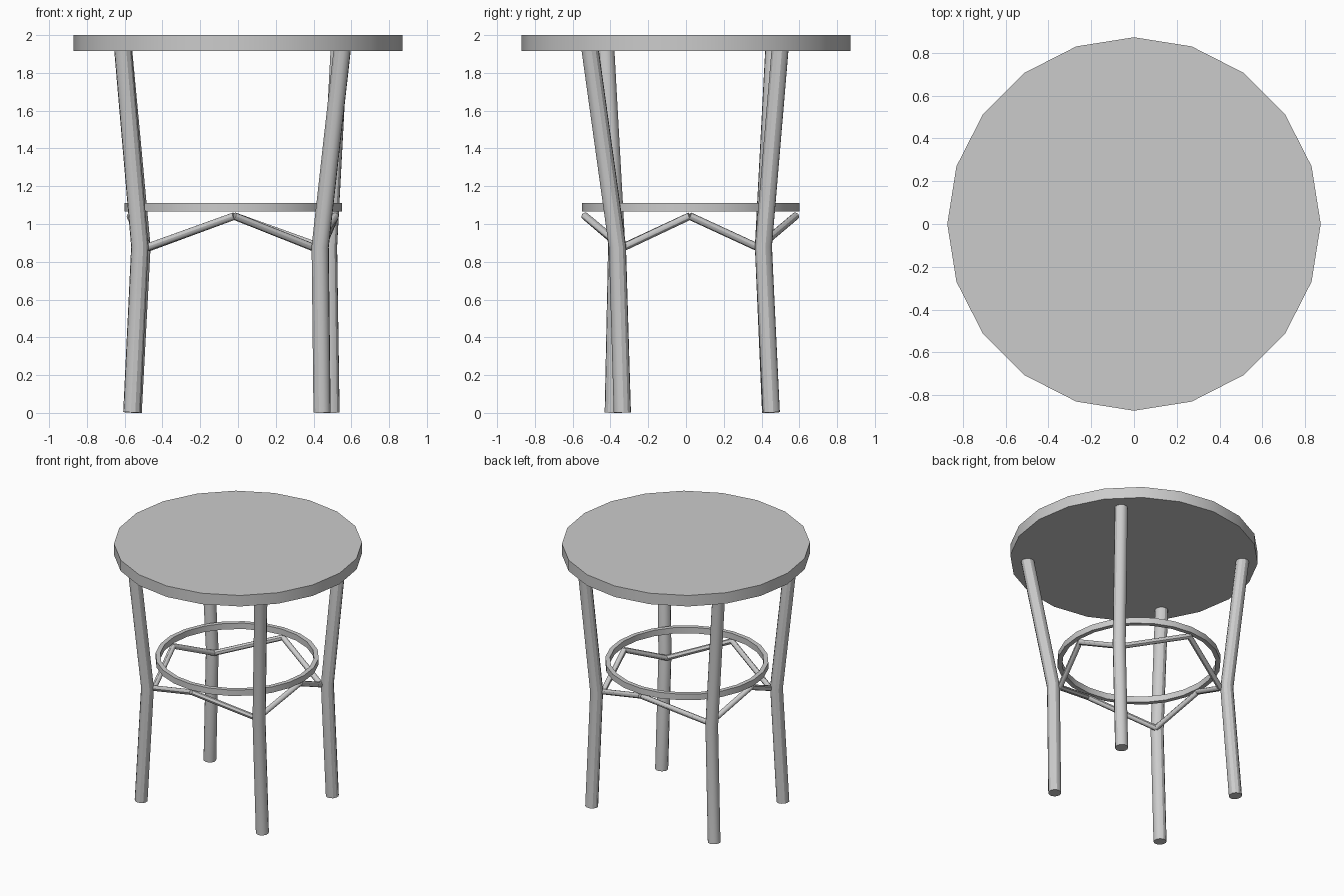
import bpy
import math
from mathutils import Vector

if "Cube" in bpy.data.objects:
    bpy.data.objects.remove(bpy.data.objects["Cube"])


def smooth(obj):
    bpy.ops.object.select_all(action='DESELECT')
    obj.select_set(True)
    bpy.context.view_layer.objects.active = obj
    bpy.ops.object.shade_smooth_by_angle(angle=math.radians(30))


def tube(name, points, radius):
    curve = bpy.data.curves.new(name, 'CURVE')
    curve.dimensions = '3D'
    curve.bevel_depth = radius
    curve.bevel_resolution = 4
    curve.use_fill_caps = True
    spline = curve.splines.new('POLY')
    spline.points.add(len(points) - 1)
    for p, co in zip(spline.points, points):
        p.co = (*co, 1)
    obj = bpy.data.objects.new(name, curve)
    bpy.context.collection.objects.link(obj)
    bpy.ops.object.select_all(action='DESELECT')
    obj.select_set(True)
    bpy.context.view_layer.objects.active = obj
    bpy.ops.object.convert(target='MESH')
    smooth(bpy.context.object)


# Round top
bpy.ops.mesh.primitive_cylinder_add(vertices=20, radius=0.872, depth=0.085,
                                    location=(0, 0, 1.9575))
top = bpy.context.object
top.name = "table_top"
smooth(top)

# Bent legs: foot, bend and top (x, y), in order around the table
legs = {
    "front_left_leg": [(-0.562, -0.385), (-0.52, -0.367), (-0.61, -0.425)],
    "front_right_leg": [(0.445, -0.337), (0.435, -0.363), (0.552, -0.508)],
    "back_right_leg": [(0.493, 0.452), (0.48, 0.41), (0.535, 0.498)],
    "back_left_leg": [(-0.555, 0.448), (-0.508, 0.41), (-0.606, 0.465)],
}
for name, pts in legs.items():
    tube(name, [(x, y, z) for (x, y), z in zip(pts, (0.002, 0.88, 1.925))], 0.046)

# Flat ring
bpy.ops.mesh.primitive_cylinder_add(vertices=24, radius=0.575, depth=0.046,
                                    end_fill_type='NOTHING',
                                    location=(-0.025, 0.025, 1.088))
ring = bpy.context.object
ring.name = "support_ring"
solid = ring.modifiers.new("thickness", 'SOLIDIFY')
solid.thickness = 0.033
solid.offset = -1
bpy.ops.object.modifier_apply(modifier=solid.name)
smooth(ring)

# Braces rising from each leg bend to the ring
centre = Vector((-0.025, 0.025))
nodes = []
for pts in legs.values():
    bend = Vector(pts[1])
    inner = bend + (centre - bend).normalized() * 0.045
    nodes.append((inner.x, inner.y, 0.875))
peaks = [(-0.02, -0.535, 1.042), (0.515, 0.02, 1.042),
         (-0.02, 0.58, 1.042), (-0.57, 0.02, 1.042)]
for i, (side, peak) in enumerate(zip(("front", "right", "back", "left"), peaks)):
    tube(side + "_brace_a", [nodes[i], peak], 0.02)
    tube(side + "_brace_b", [peak, nodes[(i + 1) % 4]], 0.02)
